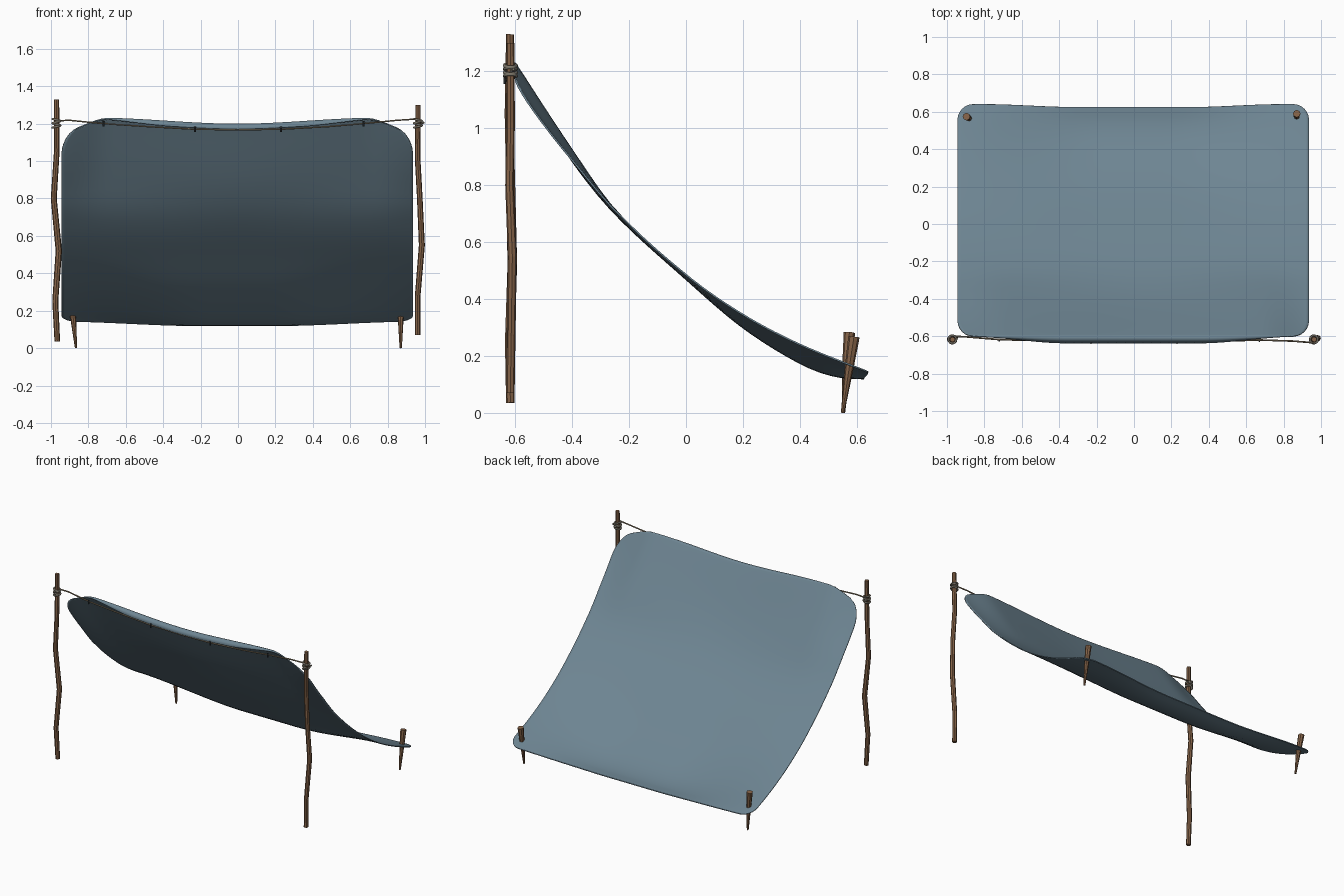
import bpy, bmesh, math
from mathutils import Vector

if "Cube" in bpy.data.objects:
    bpy.data.objects.remove(bpy.data.objects["Cube"])


def material(name, rgb):
    m = bpy.data.materials.new(name)
    m.diffuse_color = (*rgb, 1)
    m.use_nodes = True
    m.node_tree.nodes["Principled BSDF"].inputs["Base Color"].default_value = m.diffuse_color
    return m


CLOTH = material("blue grey cloth", (0.155, 0.235, 0.29))
WOOD = material("brown wood", (0.235, 0.125, 0.065))
ROPE = material("tan rope", (0.27, 0.21, 0.135))
LASH = material("grey lashing", (0.21, 0.19, 0.15))
TIE = material("dark tie", (0.03, 0.035, 0.04))


def finish(bm, name, mat, smooth):
    bmesh.ops.recalc_face_normals(bm, faces=bm.faces)
    me = bpy.data.meshes.new(name)
    bm.to_mesh(me)
    bm.free()
    for p in me.polygons:
        p.use_smooth = smooth
    ob = bpy.data.objects.new(name, me)
    me.materials.append(mat)
    bpy.context.collection.objects.link(ob)
    return ob


def tube(name, pts, radii, mat, sides=8, smooth=False, closed=False):
    """Sweep a polygon along a path, with one radius or one per point."""
    pts = [Vector(p) for p in pts]
    n = len(pts)
    if not isinstance(radii, (list, tuple)):
        radii = [radii] * n
    bm = bmesh.new()
    rings = []
    for i, p in enumerate(pts):
        if closed:
            d = pts[(i + 1) % n] - pts[i - 1]
        else:
            d = pts[min(i + 1, n - 1)] - pts[max(i - 1, 0)]
        d.normalize()
        ref = Vector((0, 1, 0)) if abs(d.z) > 0.8 else Vector((0, 0, 1))
        a = d.cross(ref).normalized()
        b = d.cross(a)
        rings.append([bm.verts.new(p + radii[i] * (
            a * math.cos(2 * math.pi * k / sides) + b * math.sin(2 * math.pi * k / sides)))
            for k in range(sides)])
    for i in range(n if closed else n - 1):
        r, s = rings[i], rings[(i + 1) % n]
        for k in range(sides):
            bm.faces.new((r[k], r[(k + 1) % sides], s[(k + 1) % sides], s[k]))
    if not closed:
        bm.faces.new(rings[0])
        bm.faces.new(rings[-1])
    return finish(bm, name, mat, smooth)


def spline(pts, x):
    """Smooth curve through (x, value) points."""
    n = len(pts)

    def slope(i):
        a, b = pts[max(i - 1, 0)], pts[min(i + 1, n - 1)]
        return (b[1] - a[1]) / (b[0] - a[0])
    i = 0
    while i < n - 2 and x > pts[i + 1][0]:
        i += 1
    (x0, z0), (x1, z1) = pts[i], pts[i + 1]
    h = x1 - x0
    t = (x - x0) / h
    return ((2*t**3 - 3*t*t + 1) * z0 + (t**3 - 2*t*t + t) * h * slope(i)
            + (3*t*t - 2*t**3) * z1 + (t**3 - t*t) * h * slope(i + 1))


def step(a, b, x):
    t = min(max((x - a) / (b - a), 0), 1)
    return t * t * (3 - 2 * t)


# Cloth: ridges near the sides, sagging middle, edges drooping near the top
RIDGE = [(-.60, 1.23), (-.4, .925), (-.25, .715), (0, .485), (.2, .345), (.4, .24), (.65, .14)]
MIDDLE = [(-.60, 1.195), (-.4, .885), (-.25, .70), (0, .47), (.2, .30), (.4, .175), (.52, .13), (.65, .12)]
Y0, Y1, W, R = -.60, .64, .94, .085


def cloth_point(x, y):
    ax = abs(x)
    s = step(0.05, .95, ax) if y > -.2 else step(0, .8, ax)
    m = step(-.3, -.1, y)
    s = (1 - m) * step(0, .8, ax) + m * step(.2, .95, ax)
    z = spline(MIDDLE, y) * (1 - s) + spline(RIDGE, y) * s
    z -= .075 * step(.68, .95, ax) * (1 - step(-.6, -.2, y))
    yy = y - .015 * step(.5, .64, y) * (1 - step(.3, .8, ax))
    return Vector((x - .004, yy, z))


NX = 48
angles = [math.pi / 2 * k / 6 for k in range(7)]
rows = [Y0 + R * (1 - math.cos(a)) for a in angles]
rows += [Y0 + R + (Y1 - Y0 - 2 * R) * k / 26 for k in range(1, 26)]
rows += [Y1 - R * (1 - math.cos(a)) for a in reversed(angles)]
bm = bmesh.new()
grid = []
for j, y in enumerate(rows):
    d = max(R - (y - Y0), R - (Y1 - y), 0)
    half = W - R + math.sqrt(max(R * R - d * d, 0))
    xs = [half * math.sin(math.pi / 2 * 0.8 * (2 * i / NX - 1)) / math.sin(math.pi * .4)
          for i in range(NX + 1)]
    if j == 0:  # hem folded forward over the rope
        for dy, dz in ((-.033, -.024), (-.016, .002)):
            row = []
            for x in xs:
                h = 1 - step(.35, .85, abs(x))
                row.append(bm.verts.new(cloth_point(x, y) + Vector((0, dy * h - .003 * (dy < -.02), dz * h))))
            grid.append(row)
    grid.append([bm.verts.new(cloth_point(x, y)) for x in xs])
for r, s in zip(grid, grid[1:]):
    for i in range(NX):
        bm.faces.new((r[i], r[i + 1], s[i + 1], s[i]))
cloth = finish(bm, "cloth_canopy", CLOTH, True)
if cloth.data.polygons[len(cloth.data.polygons) // 2].normal.z < 0:
    cloth.data.flip_normals()
mod = cloth.modifiers.new("thickness", 'SOLIDIFY')
mod.thickness = .006
mod.offset = 0

# Crooked poles
tube("left_pole", [(-.966, -.617, .035), (-.977, -.62, .25), (-.958, -.61, .52), (-.985, -.616, .8),
                   (-.969, -.622, 1.05), (-.97, -.618, 1.33)],
     [.015, .016, .017, .016, .015, .014], WOOD)
tube("right_pole", [(.96, -.617, .07), (.96, -.614, .27), (.983, -.61, .55), (.972, -.62, .8),
                    (.96, -.616, 1.02), (.963, -.617, 1.3)],
     [.015, .015, .016, .015, .015, .014], WOOD)

# Tapered ground stakes
tube("left_stake", [(-.866, .553, 0), (-.88, .563, .15), (-.896, .574, .282)], [.006, .015, .02], WOOD)
tube("right_stake", [(.87, .55, 0), (.87, .572, .15), (.87, .59, .268)], [.006, .015, .02], WOOD)

# Ridge rope sagging between the poles
tube("ridge_rope", [(-.97, -.60, 1.215), (-.9, -.603, 1.218), (-.72, -.618, 1.2), (-.48, -.624, 1.184),
                    (-.23, -.63, 1.17), (0, -.632, 1.167), (.23, -.63, 1.17), (.48, -.626, 1.184),
                    (.67, -.62, 1.2), (.85, -.626, 1.218), (.96, -.635, 1.225)],
     .0045, ROPE, 6, True)

# Lashings round the poles
for side, cx in (("left", -.971), ("right", .962)):
    for k in range(4):
        tilt = .005 * (-1) ** k
        tube(f"{side}_lashing_{k + 1}",
             [(cx + .021 * math.cos(a), -.617 + .021 * math.sin(a), 1.184 + .012 * k + tilt * math.cos(a))
              for a in [2 * math.pi * i / 14 for i in range(14)]],
             .006, LASH, 6, True, True)
tube("right_knot", [(.978, -.612, 1.2), (.995, -.606, 1.207)], [.007, .005], LASH, 6)

# Small ties holding the hem to the rope
for k, (x, y, z) in enumerate([(-.72, -.618, 1.2), (-.23, -.63, 1.17), (.23, -.63, 1.17), (.67, -.62, 1.2)]):
    tube(f"hem_tie_{k + 1}", [(x, y - .006, z - .014), (x, y - .006, z + .014)], .005, TIE, 6)
